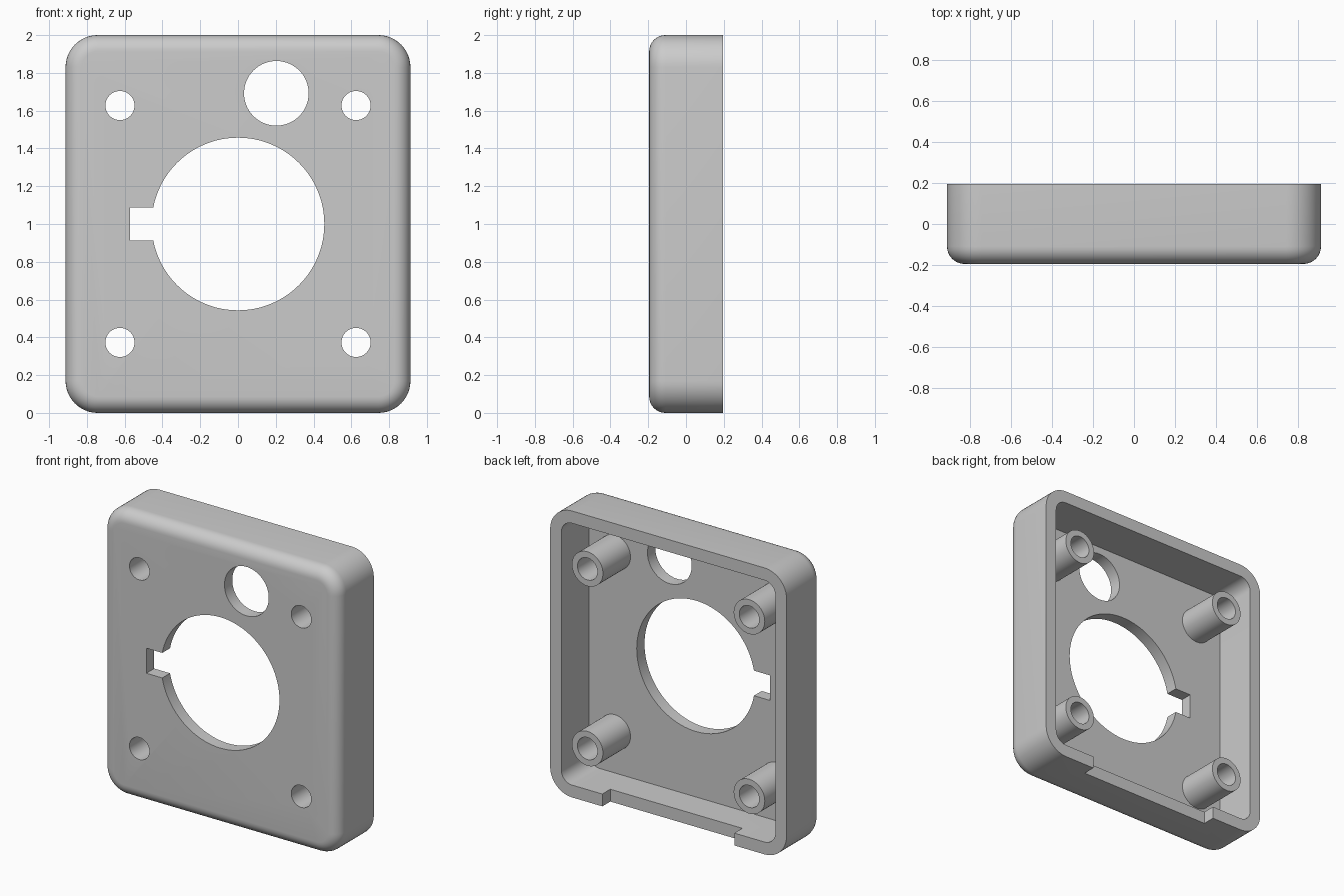
import bpy, bmesh
from math import sin, cos, pi, radians

if "Cube" in bpy.data.objects:
    bpy.data.objects.remove(bpy.data.objects["Cube"])

HALF_W, HALF_H, HALF_D = 0.913, 1.0, 0.195
WALL, CORNER = 0.086, 0.17
SCREW_X, SCREW_Z = 0.625, 0.627
PLATE_BACK = -HALF_D + WALL

grey = bpy.data.materials.new("plain_grey")
grey.use_nodes = True
grey.diffuse_color = (0.6, 0.6, 0.6, 1)
grey.node_tree.nodes["Principled BSDF"].inputs["Base Color"].default_value = (0.6, 0.6, 0.6, 1)


def rounded_rect(inset, y, steps=12):
    """Outline of the case, shrunk by inset, at depth y."""
    r = CORNER - inset
    cx, cz = HALF_W - CORNER, HALF_H - CORNER
    pts = []
    for q, (sx, sz) in enumerate([(1, 1), (-1, 1), (-1, -1), (1, -1)]):
        for i in range(steps + 1):
            a = (q + i / steps) * pi / 2
            pts.append((sx * cx + r * cos(a), y, 1 + sz * cz + r * sin(a)))
    return pts


def circle(x, z, r, y, n=64):
    return [(x + r * cos(2 * pi * i / n), y, z + r * sin(2 * pi * i / n)) for i in range(n)]


def loft(name, rings, closed=False):
    """Skin a row of rings; cap the ends, or join last to first."""
    bm = bmesh.new()
    loops = [[bm.verts.new(p) for p in ring] for ring in rings]
    pairs = list(zip(loops, loops[1:]))
    if closed:
        pairs.append((loops[-1], loops[0]))
    else:
        bm.faces.new(loops[0])
        bm.faces.new(loops[-1])
    for a, b in pairs:
        for i in range(len(a)):
            j = (i + 1) % len(a)
            bm.faces.new((a[i], a[j], b[j], b[i]))
    bmesh.ops.recalc_face_normals(bm, faces=bm.faces)
    mesh = bpy.data.meshes.new(name)
    bm.to_mesh(mesh)
    bm.free()
    mesh.materials.append(grey)
    ob = bpy.data.objects.new(name, mesh)
    bpy.context.collection.objects.link(ob)
    return ob


def box(name, x0, x1, y0, y1, z0, z1):
    return loft(name, [[(x0, y, z0), (x1, y, z0), (x1, y, z1), (x0, y, z1)] for y in (y0, y1)])


def activate(ob):
    bpy.ops.object.select_all(action='DESELECT')
    ob.select_set(True)
    bpy.context.view_layer.objects.active = ob


def cut(ob, cutter):
    cutter.hide_render = True
    activate(ob)
    mod = ob.modifiers.new("cut", 'BOOLEAN')
    mod.operation, mod.solver, mod.object = 'DIFFERENCE', 'EXACT', cutter
    bpy.ops.object.modifier_apply(modifier=mod.name)
    bpy.data.objects.remove(cutter)


def smooth(ob):
    activate(ob)
    bpy.ops.object.shade_smooth_by_angle(angle=radians(30))


# Case: rounded block with a filleted front edge
rings = []
for i in range(9):
    a = i / 8 * pi / 2
    rings.append(rounded_rect(WALL * (1 - sin(a)), -HALF_D + WALL * (1 - cos(a))))
rings.append(rounded_rect(0, HALF_D))
case = loft("case", rings)

# Hollow back
cut(case, loft("cavity", [rounded_rect(WALL, PLATE_BACK), rounded_rect(WALL, 0.4)]))

# Main opening with its key slot, and the small round opening
for x, z, r in [(0, 1, 0.457), (0.203, 1.692, 0.171)]:
    cut(case, loft("opening", [circle(x, z, r, y, 96) for y in (-0.4, 0.4)]))
cut(case, box("key_slot", -0.571, -0.3, -0.4, 0, 0.913, 1.088))

# Shallow notch in the lower rim
cut(case, box("rim_notch", -0.51, 0.51, HALF_D - 0.088, 0.4, -0.1, 0.15))

# Screw holes and their tubular posts
for sx, side in ((1, "left"), (-1, "right")):
    for sz, level in ((1, "upper"), (-1, "lower")):
        x, z = sx * SCREW_X, 1 + sz * SCREW_Z
        cut(case, loft("screw_hole", [circle(x, z, 0.077, y) for y in (-0.4, 0.4)]))
        post = loft(f"{level}_{side}_screw_post",
                    [circle(x, z, r, y) for r, y in ((0.077, PLATE_BACK), (0.12, PLATE_BACK),
                                                     (0.12, HALF_D), (0.077, HALF_D))], closed=True)
        smooth(post)
smooth(case)
